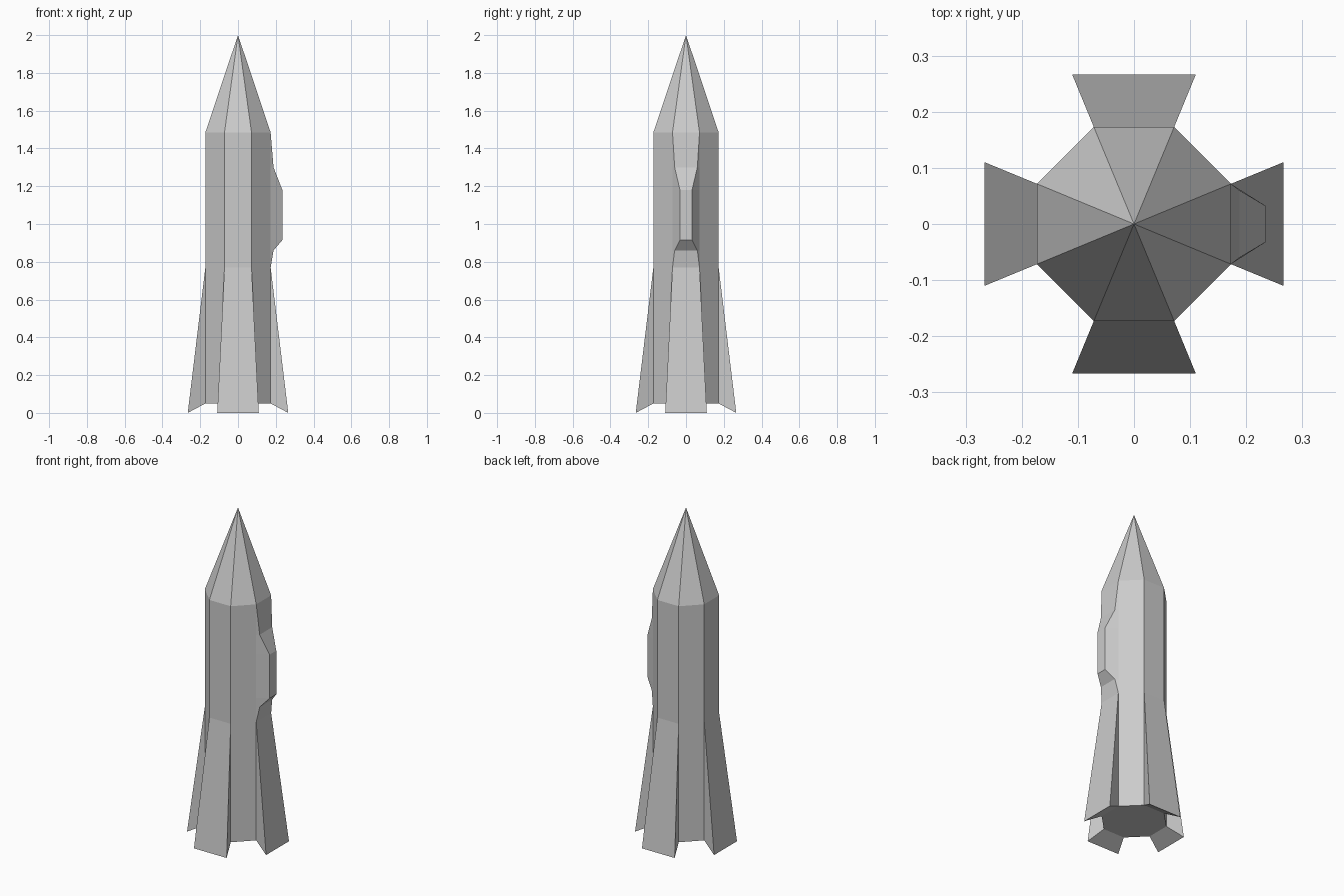
import bpy, bmesh
from math import pi, cos, sin
from mathutils import Matrix

cube = bpy.data.objects.get("Cube")
if cube:
    bpy.data.objects.remove(cube, do_unlink=True)

grey = bpy.data.materials.new("hull grey")
grey.use_nodes = True
colour = (0.6, 0.6, 0.6, 1)
grey.diffuse_color = colour
grey.node_tree.nodes["Principled BSDF"].inputs["Base Color"].default_value = colour

RADIUS = 0.187
FLAT, HALF = RADIUS * cos(pi / 8), RADIUS * sin(pi / 8)
BASE, FIN_TOP, SHOULDER, TIP = 0.05, 0.77, 1.485, 2.0


def add_object(name, bm):
    bmesh.ops.recalc_face_normals(bm, faces=bm.faces)
    mesh = bpy.data.meshes.new(name)
    bm.to_mesh(mesh)
    bm.free()
    mesh.materials.append(grey)
    obj = bpy.data.objects.new(name, mesh)
    bpy.context.collection.objects.link(obj)
    return obj


def pair(bm, x, half, z):
    """Two vertices mirrored across y = 0."""
    return [bm.verts.new((x, s * half, z)) for s in (-1, 1)]


# Eight-sided hull with a pointed nose
bm = bmesh.new()
rings = [[bm.verts.new((RADIUS * cos(a), RADIUS * sin(a), z))
          for a in [(i + 0.5) * pi / 4 for i in range(8)]]
         for z in (BASE, SHOULDER)]
tip = bm.verts.new((0, 0, TIP))
bm.faces.new(rings[0])
for i in range(8):
    j = (i + 1) % 8
    bm.faces.new((rings[0][i], rings[0][j], rings[1][j], rings[1][i]))
    bm.faces.new((rings[1][i], rings[1][j], tip))
add_object("hull", bm)

# Four flared wedge fins
for k, side in enumerate(("left", "back", "right", "front")):
    bm = bmesh.new()
    top = pair(bm, FLAT, HALF, FIN_TOP)
    foot = pair(bm, 0.266, 0.11, 0)
    root = pair(bm, FLAT, HALF, BASE)
    for a, b in ((top, foot), (foot, root)):
        bm.faces.new((a[0], a[1], b[1], b[0]))
    for s in (0, 1):
        bm.faces.new((top[s], foot[s], root[s]))
    bm.transform(Matrix.Rotation(k * pi / 2, 4, 'Z'))
    add_object(side + "_fin", bm)

# Raised pod on the left side: outer strip plus two flanks
bm = bmesh.new()
profile = [(FLAT, HALF, SHOULDER), (0.188, 0.06, 1.3), (0.235, 0.032, 1.18),
           (0.235, 0.032, 0.915), (0.188, 0.06, 0.86), (FLAT, HALF, FIN_TOP)]
rows = [pair(bm, *p) for p in profile]
roots = [pair(bm, FLAT, HALF, p[2]) for p in profile[1:-1]]
roots = [rows[0]] + roots + [rows[-1]]
for i in range(len(rows) - 1):
    a, b = rows[i], rows[i + 1]
    bm.faces.new((a[0], a[1], b[1], b[0]))
    for s in (0, 1):
        corners = dict.fromkeys((a[s], b[s], roots[i + 1][s], roots[i][s]))
        bm.faces.new(list(corners))
add_object("side_pod", bm)
